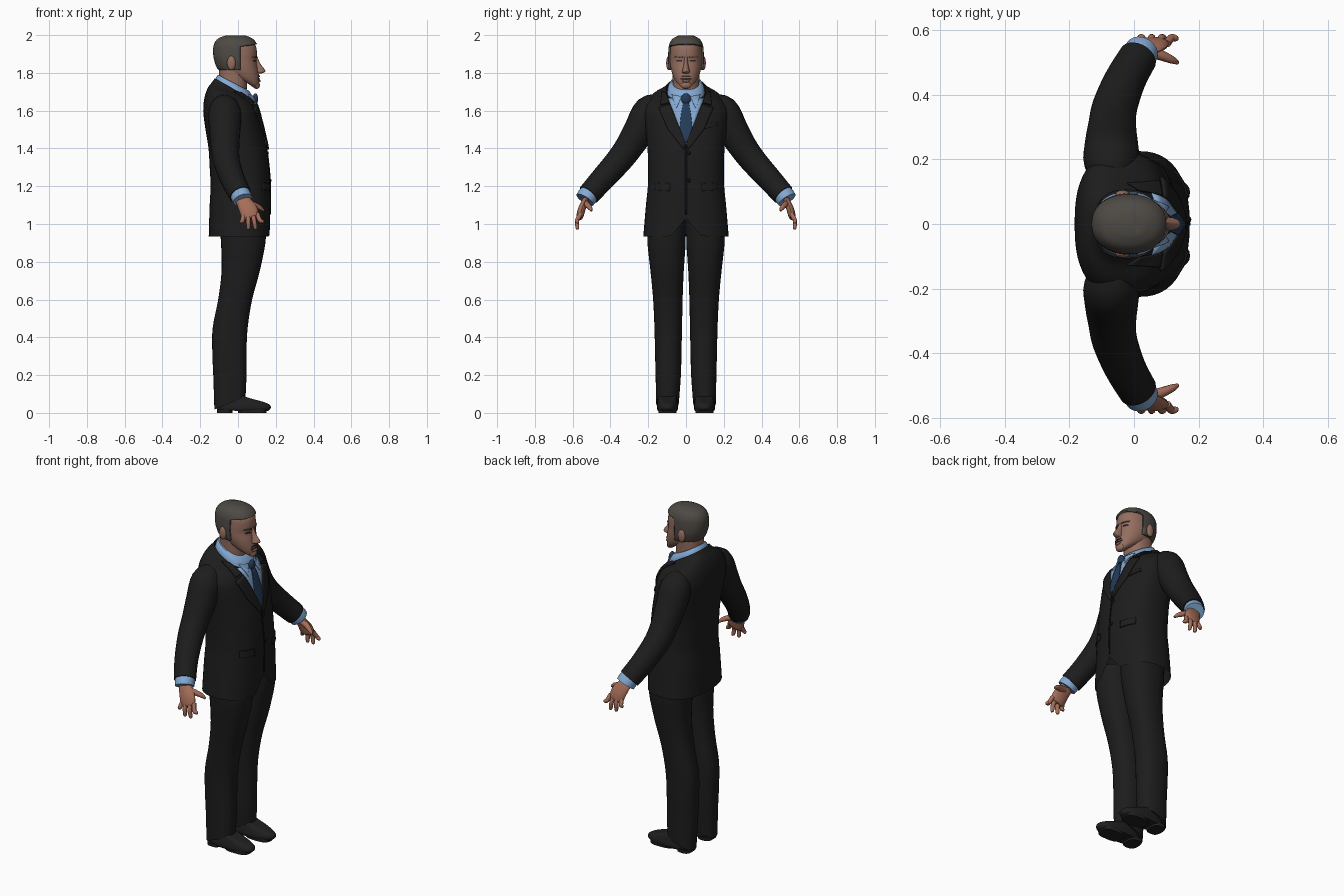
import bpy, bmesh, math
from mathutils import Vector
from mathutils.bvhtree import BVHTree

if "Cube" in bpy.data.objects:
    bpy.data.objects.remove(bpy.data.objects["Cube"])


def material(name, r, g, b):
    m = bpy.data.materials.new(name)
    m.use_nodes = True
    m.diffuse_color = (r, g, b, 1)
    node = m.node_tree.nodes["Principled BSDF"]
    node.inputs["Base Color"].default_value = (r, g, b, 1)
    node.inputs["Roughness"].default_value = 0.8
    return m


SUIT = material("charcoal_suit", 0.012, 0.012, 0.012)
SEAM = material("black_seam", 0.005, 0.005, 0.005)
SHOE = material("black_leather", 0.014, 0.014, 0.015)
SHIRT = material("light_blue_shirt", 0.23, 0.40, 0.65)
TIE = material("navy_tie", 0.018, 0.045, 0.10)
SKIN = material("face_skin", 0.30, 0.155, 0.115)
HAND = material("hand_skin", 0.38, 0.155, 0.10)
HAIR = material("grey_brown_hair", 0.075, 0.067, 0.058)
DARK = material("dark_brown", 0.045, 0.022, 0.018)

built = []
SIDES = ((1, "left"), (-1, "right"))


def finish(name, bm, mat):
    bmesh.ops.recalc_face_normals(bm, faces=bm.faces)
    mesh = bpy.data.meshes.new(name)
    bm.to_mesh(mesh)
    mesh.materials.append(mat)
    ob = bpy.data.objects.new(name, mesh)
    bpy.context.collection.objects.link(ob)
    built.append(ob)
    return ob


def spline(rows, sub=4):
    """Catmull-Rom interpolation of number rows."""
    out, last = [], len(rows) - 1
    for i in range(last):
        a, b, c, d = (rows[min(max(i + k, 0), last)] for k in (-1, 0, 1, 2))
        for j in range(sub):
            t = j / sub
            out.append([q + t / 2 * (r - p + t * (2*p - 5*q + 4*r - s + t * (3*(q - r) + s - p)))
                        for p, q, r, s in zip(a, b, c, d)])
    return out + [list(rows[-1])]


def skin_rings(rings, caps):
    bm = bmesh.new()
    vs = [[bm.verts.new(p) for p in ring] for ring in rings]
    n = len(vs[0])
    for a, b in zip(vs, vs[1:]):
        for i in range(n):
            j = (i + 1) % n
            bm.faces.new((a[i], a[j], b[j], b[i]))
    for on, ring in zip(caps, (vs[0], vs[-1])):
        if on:
            mid = bm.verts.new(sum((v.co for v in ring), Vector()) / n)
            for i in range(n):
                bm.faces.new((ring[i], ring[(i + 1) % n], mid))
    bmesh.ops.recalc_face_normals(bm, faces=bm.faces)
    return bm


def loft(rows, n=32, power=2.3, caps=(True, True)):
    """Rows: back z, front z, back x, front x, half width, centre y."""
    rings = []
    for zb, zf, xb, xf, hw, yc in spline([r if len(r) == 6 else r + (0,) for r in rows]):
        ring = []
        for i in range(n):
            a = 2 * math.pi * i / n
            c, s = math.cos(a), math.sin(a)
            u = math.copysign(abs(c) ** (2 / power), c)
            w = math.copysign(abs(s) ** (2 / power), s)
            ring.append((xb + (xf - xb) * (u + 1) / 2, yc + hw * w, zb + (zf - zb) * (u + 1) / 2))
        rings.append(ring)
    return skin_rings(rings, caps)


def tube(name, path, mat, flat=1.0, n=16):
    """Path rows: x, y, z, radius."""
    rows = spline(path)
    pts = [Vector(r[:3]) for r in rows]
    rings = []
    for i, p in enumerate(pts):
        t = (pts[min(i + 1, len(pts) - 1)] - pts[max(i - 1, 0)]).normalized()
        a = (Vector((1, 0, 0)) - t * t.x).normalized()
        b = t.cross(a) * flat
        r = rows[i][3]
        rings.append([p + r * (a * math.cos(k * math.tau / n) + b * math.sin(k * math.tau / n))
                      for k in range(n)])
    return finish(name, skin_rings(rings, (True, True)), mat)


def along(line, t):
    f = t * (len(line) - 1)
    i = min(int(f), len(line) - 2)
    return Vector(line[i]).lerp(Vector(line[i + 1]), f - i)


def patch(name, edge_a, edge_b, surfaces, lift, mat, thick=0.006, rows=12, cols=8):
    """Thin panel between two (y, z) lines, laid on the front of the surfaces."""
    bm = bmesh.new()
    grid = []
    for i in range(rows + 1):
        a, b = along(edge_a, i / rows), along(edge_b, i / rows)
        line = []
        for j in range(cols + 1):
            y, z = a.lerp(b, j / cols)
            hits = [s.ray_cast(Vector((1, y, z)), Vector((-1, 0, 0)))[0] for s in surfaces]
            x = max((h.x for h in hits if h), default=0.0)
            line.append(bm.verts.new((x + lift, y, z)))
        grid.append(line)
    for a, b in zip(grid, grid[1:]):
        for j in range(cols):
            bm.faces.new((a[j], a[j + 1], b[j + 1], b[j]))
    ob = finish(name, bm, mat)
    mod = ob.modifiers.new("thickness", "SOLIDIFY")
    mod.thickness, mod.offset = thick, 0


def ellipsoid(name, centre, size, mat):
    bm = bmesh.new()
    bmesh.ops.create_uvsphere(bm, u_segments=16, v_segments=10, radius=1)
    for v in bm.verts:
        v.co = Vector(centre) + Vector(size) * v.co
    return finish(name, bm, mat)


# Jacket body, with the front hem parted in an inverted V
jacket = loft([(0.935, 0.935, -0.155, 0.170, 0.226), (1.1, 1.1, -0.15, 0.172, 0.212),
               (1.2, 1.2, -0.145, 0.172, 0.202), (1.3, 1.3, -0.15, 0.165, 0.2),
               (1.4, 1.4, -0.156, 0.152, 0.204), (1.5, 1.49, -0.172, 0.133, 0.214),
               (1.6, 1.55, -0.184, 0.118, 0.222), (1.67, 1.59, -0.177, 0.108, 0.215),
               (1.72, 1.625, -0.16, 0.097, 0.18), (1.75, 1.645, -0.138, 0.087, 0.128),
               (1.772, 1.655, -0.122, 0.078, 0.105)], n=48, power=2.5, caps=(False, False))
for v in jacket.verts:
    if v.co.x > 0 and v.co.z < 1.2:
        v.co.z += max(0, 0.08 - abs(v.co.y)) * 1.2 * (1 - (v.co.z - 0.935) / 0.265)
chest = BVHTree.FromBMesh(jacket)
finish("jacket", jacket, SUIT)

# Neck, shirt collar, shirt front and tie
finish("neck", loft([(1.70, 1.62, -0.10, 0.045, 0.072), (1.77, 1.69, -0.10, 0.045, 0.07),
                     (1.85, 1.77, -0.10, 0.05, 0.072)]), SKIN)
collar = loft([(1.745, 1.645, -0.125, 0.088, 0.1), (1.772, 1.68, -0.117, 0.075, 0.094),
               (1.79, 1.705, -0.106, 0.058, 0.08)])
neckline = BVHTree.FromBMesh(collar)
finish("shirt_collar", collar, SHIRT)
front = [chest, neckline]
V = [(0, 1.42), (0.05, 1.55), (0.095, 1.665)]
patch("shirt_front", V, [(-y, z) for y, z in V], front, 0.003, SHIRT)
tie = [(0.01, 1.43), (0.034, 1.51), (0.026, 1.58), (0.015, 1.64)]
patch("tie", tie, [(-y, z) for y, z in tie], front, 0.009, TIE)
ellipsoid("tie_knot", (0.092, 0, 1.662), (0.014, 0.025, 0.03), TIE)

# Jacket front edge, buttons and breast pocket
patch("front_edge", [(-0.004, 1.42), (-0.004, 1.05)], [(0.004, 1.42), (0.004, 1.05)],
      [chest], 0.001, SEAM, 0.004, cols=2)
for i, z in enumerate((1.375, 1.23)):
    ellipsoid(f"button_{i + 1}", (chest.ray_cast(Vector((1, 0, z)), Vector((-1, 0, 0)))[0].x, 0.014, z),
              (0.007, 0.01, 0.01), SEAM)
patch("breast_pocket", [(0.1, 1.505), (0.1, 1.525)], [(0.165, 1.52), (0.165, 1.54)],
      [chest], 0.002, SUIT)

# Head, with the jaw sloping up to the nape
HEAD = [(1.80, 1.716, -0.03, 0.092, 0.03), (1.81, 1.724, -0.07, 0.108, 0.05),
        (1.82, 1.745, -0.09, 0.112, 0.065), (1.835, 1.78, -0.105, 0.112, 0.076),
        (1.86, 1.82, -0.114, 0.105, 0.083), (1.885, 1.86, -0.12, 0.097, 0.085),
        (1.92, 1.90, -0.122, 0.1, 0.084), (1.95, 1.94, -0.117, 0.095, 0.08),
        (1.975, 1.972, -0.098, 0.073, 0.064), (1.989, 1.989, -0.06, 0.035, 0.034)]
head = loft(HEAD, n=40, power=2.2)
face = BVHTree.FromBMesh(head)
finish("head", head, SKIN)

# Hair shell trimmed along hairline, sideburns and nape
hair = loft(HEAD, n=40, power=2.2)
hair.normal_update()
for v in hair.verts:
    v.co += v.normal * 0.01
for co, no in (((0.012, 0, 0), (1, 0, 0)), ((0, 0, 1.938), (-0.15, 0, 1)), ((0, 0, 1.815), (0, 0, 1))):
    bmesh.ops.bisect_plane(hair, geom=hair.verts[:] + hair.edges[:] + hair.faces[:],
                           plane_co=co, plane_no=no)
bald = []
for f in hair.faces:
    c = f.calc_center_median()
    if not (c.z - 0.15 * c.x > 1.938 or (c.x < 0.012 and c.z > 1.815)):
        bald.append(f)
bmesh.ops.delete(hair, geom=bald, context="FACES")
mod = finish("hair", hair, HAIR).modifiers.new("thickness", "SOLIDIFY")
mod.thickness, mod.offset = 0.012, -1

# Nose, mouth and paired face features
finish("nose", loft([(1.885, 1.885, 0.07, 0.103, 0.009), (1.85, 1.85, 0.07, 0.118, 0.011),
                     (1.82, 1.815, 0.07, 0.143, 0.018), (1.805, 1.805, 0.07, 0.142, 0.021),
                     (1.797, 1.797, 0.07, 0.125, 0.015)], n=16, power=2), SKIN)
patch("mouth", [(-0.03, 1.765), (-0.028, 1.769)], [(0.03, 1.765), (0.028, 1.769)], [face], 0.002, DARK, 0.004)
patch("moustache_shadow", [(-0.028, 1.778), (-0.02, 1.786)], [(0.028, 1.778), (0.02, 1.786)],
      [face], 0.002, DARK, 0.004)
ellipsoid("lower_lip", (0.112, 0, 1.757), (0.008, 0.022, 0.007), SKIN)
ellipsoid("chin", (0.098, 0, 1.735), (0.018, 0.03, 0.02), SKIN)
for s, side in SIDES:
    patch(f"{side}_eye", [(s * 0.02, 1.86), (s * 0.024, 1.868)], [(s * 0.05, 1.86), (s * 0.046, 1.868)],
          [face], 0.001, DARK, 0.004)
    patch(f"{side}_eyebrow", [(s * 0.016, 1.879), (s * 0.016, 1.887)],
          [(s * 0.058, 1.882), (s * 0.056, 1.888)], [face], 0.003, HAIR)
    ellipsoid(f"{side}_ear", (-0.035, s * 0.092, 1.852), (0.023, 0.013, 0.038), SKIN)

for s, side in SIDES:
    # Lapels, upper collar and hip pocket flaps
    patch(f"{side}_lapel", [(s * y, z) for y, z in ((0, 1.42), (0.05, 1.55), (0.086, 1.635))],
          [(s * y, z) for y, z in ((0.012, 1.395), (0.095, 1.5), (0.145, 1.615))], front, 0.008, SUIT, 0.009)
    patch(f"{side}_upper_collar", [(s * 0.088, 1.642), (s * 0.104, 1.695)],
          [(s * 0.135, 1.632), (s * 0.126, 1.70)], front, 0.007, SUIT, 0.009)
    patch(f"{side}_shirt_collar_wing", [(s * 0.022, 1.675), (s * 0.05, 1.615)],
          [(s * 0.075, 1.685), (s * 0.054, 1.615)], front, 0.007, SHIRT, 0.005)
    patch(f"{side}_pocket_flap", [(s * 0.085, 1.175), (s * 0.085, 1.215)],
          [(s * 0.165, 1.18), (s * 0.165, 1.22)], [chest], 0.003, SUIT)

    # Sleeve and shirt cuff
    tube(f"{side}_sleeve", [(-0.07, s * 0.12, 1.635, 0.05), (-0.07, s * 0.19, 1.60, 0.085),
                            (-0.07, s * 0.245, 1.50, 0.083), (-0.068, s * 0.30, 1.41, 0.075),
                            (-0.06, s * 0.36, 1.33, 0.07), (-0.028, s * 0.445, 1.235, 0.064),
                            (0.012, s * 0.515, 1.155, 0.06)], SUIT, n=24)
    tube(f"{side}_cuff", [(0.0, s * 0.495, 1.18, 0.05), (0.015, s * 0.52, 1.15, 0.054),
                          (0.024, s * 0.535, 1.128, 0.053)], SHIRT, n=24)

    # Hand with four fingers and a thumb
    tube(f"{side}_palm", [(0.018, s * 0.525, 1.14, 0.036), (0.035, s * 0.54, 1.11, 0.042),
                          (0.055, s * 0.553, 1.075, 0.048), (0.065, s * 0.562, 1.04, 0.044),
                          (0.068, s * 0.565, 1.03, 0.03)], HAND, flat=0.42)
    for i, finger in enumerate(("little", "ring", "middle", "index")):
        x, tip, z = 0.03 + 0.024 * i, 0.018 + 0.037 * i, 0.968 + 0.016 * abs(i - 1.5) ** 2
        tube(f"{side}_{finger}_finger", [(x, s * 0.558, 1.055, 0.012), ((x + tip) / 2, s * 0.576, 1.02, 0.012),
                                         (tip, s * 0.575, z + 0.008, 0.010), (tip, s * 0.574, z, 0.005)],
             HAND, n=10)
    tube(f"{side}_thumb", [(0.045, s * 0.535, 1.11, 0.02), (0.085, s * 0.522, 1.10, 0.016),
                           (0.118, s * 0.508, 1.085, 0.012), (0.136, s * 0.50, 1.07, 0.006)], HAND, n=10)

    # Trouser leg
    finish(f"{side}_trouser_leg", loft([
        (r[0], r[1], r[2], r[3], r[4], s * r[5]) for r in (
            (0.018, 0.085, -0.125, 0.04, 0.06, 0.098), (0.2, 0.2, -0.131, 0.045, 0.067, 0.094),
            (0.32, 0.32, -0.136, 0.045, 0.07, 0.094), (0.45, 0.45, -0.134, 0.051, 0.073, 0.094),
            (0.6, 0.6, -0.105, 0.075, 0.078, 0.096), (0.75, 0.75, -0.087, 0.115, 0.088, 0.1),
            (0.9, 0.9, -0.09, 0.145, 0.101, 0.103), (1.02, 1.02, -0.10, 0.15, 0.101, 0.103))]), SUIT)

    # Shoe: upper over a raised sole and heel
    finish(f"{side}_shoe", loft([
        (r[0], r[1], r[2], r[3], r[4], s * 0.098) for r in (
            (0.012, 0.01, -0.108, 0.16, 0.05), (0.025, 0.024, -0.114, 0.173, 0.056),
            (0.05, 0.042, -0.114, 0.168, 0.054), (0.10, 0.058, -0.108, 0.135, 0.047),
            (0.135, 0.075, -0.10, 0.07, 0.038))]), SHOE)
    for part, xb, xf in (("heel", -0.112, -0.03), ("sole", 0.0, 0.15)):
        finish(f"{side}_{part}", loft([(0, 0, xb, xf, 0.048, s * 0.098), (0.02, 0.02, xb, xf, 0.05, s * 0.098)],
                                      n=24, power=3), SHOE)

# Smooth shading with sharp creases kept
for ob in bpy.context.selected_objects:
    ob.select_set(False)
for ob in built:
    ob.select_set(True)
bpy.context.view_layer.objects.active = built[0]
bpy.ops.object.shade_smooth_by_angle(angle=math.radians(45))
